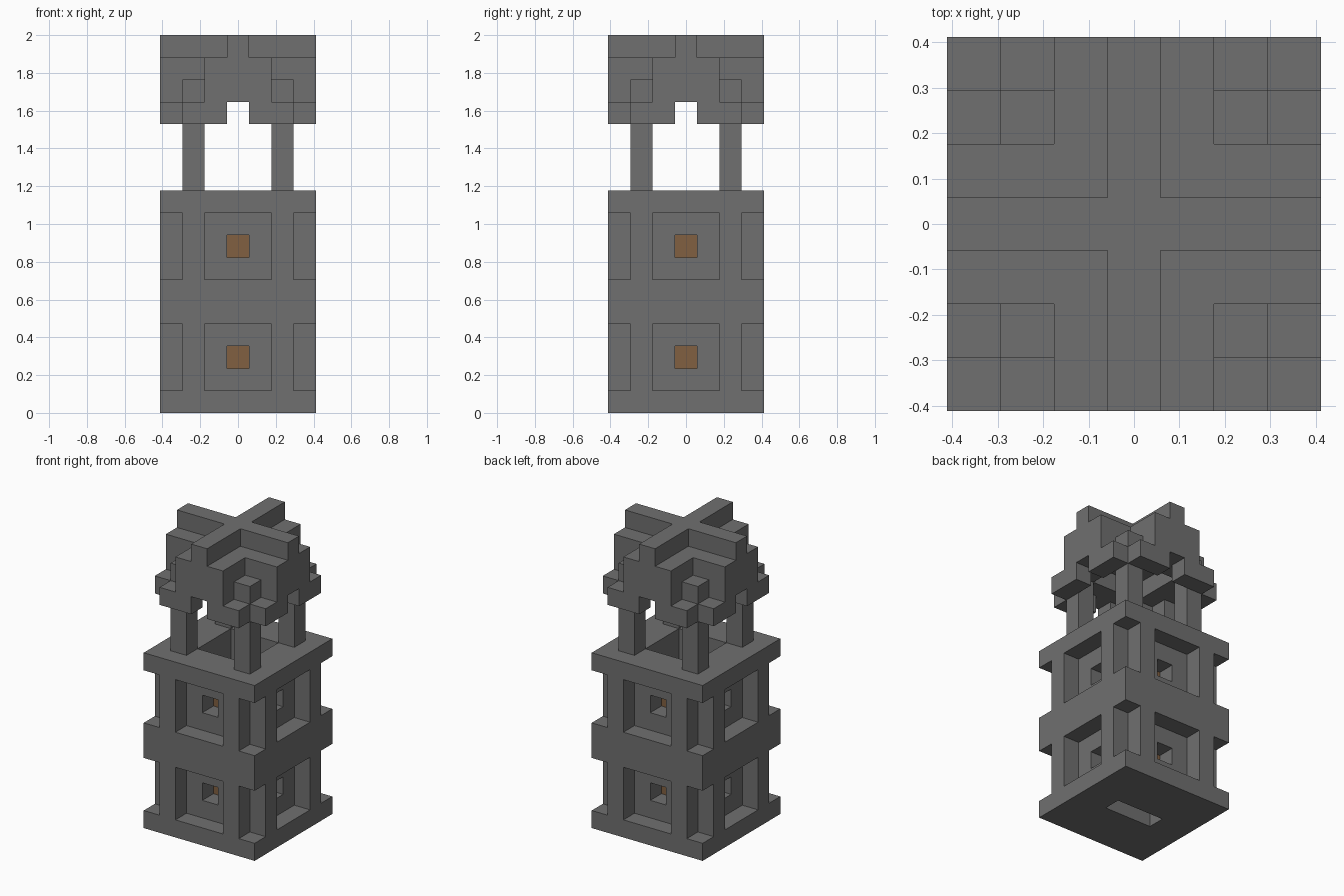
import bpy, bmesh, math
from itertools import product
from mathutils import Vector

cube = bpy.data.objects.get("Cube")
if cube:
    bpy.data.objects.remove(cube)

U = 2 / 17      # edge length of one block
N = 7           # blocks per side


def material(name, rgb):
    m = bpy.data.materials.new(name)
    m.use_nodes = True
    m.diffuse_color = (*rgb, 1)
    m.node_tree.nodes["Principled BSDF"].inputs["Base Color"].default_value = (*rgb, 1)
    return m


stone = material("grey stone", (0.16, 0.16, 0.16))
wood = material("brown wood", (0.22, 0.117, 0.052))


def box(x, y, z):
    """Blocks in inclusive ranges."""
    return set(product(*(range(a, b + 1) for a, b in (x, y, z))))


def around(cells):
    """Repeat blocks on all four sides, mirrored both ways."""
    e = N - 1
    out = set()
    for x, y, z in cells:
        for a, b in ((x, y), (y, x)):
            out |= {(a, b, z), (e - a, b, z), (a, e - b, z), (e - a, e - b, z)}
    return out


def build(name, cells, mat):
    """Skin a set of blocks with only its exposed faces."""
    bm = bmesh.new()
    for c in cells:
        centre = Vector(c) + Vector((0.5, 0.5, 0.5))
        for axis, sign in product(range(3), (-1, 1)):
            n = Vector((0, 0, 0))
            n[axis] = sign
            if tuple(int(round(v)) for v in Vector(c) + n) in cells:
                continue
            u = Vector((0, 0, 0))
            u[(axis + 1) % 3] = 1
            v = n.cross(u)
            quad = [centre + (n + u * i + v * j) / 2
                    for i, j in ((-1, -1), (1, -1), (1, 1), (-1, 1))]
            bm.faces.new([bm.verts.new((p - Vector((N / 2, N / 2, 0))) * U) for p in quad])
    bmesh.ops.remove_doubles(bm, verts=bm.verts, dist=U / 100)
    bmesh.ops.dissolve_limit(bm, angle_limit=math.radians(1), verts=bm.verts, edges=bm.edges)
    me = bpy.data.meshes.new(name)
    bm.to_mesh(me)
    bm.free()
    me.materials.append(mat)
    ob = bpy.data.objects.new(name, me)
    bpy.context.collection.objects.link(ob)


# Tower body: two storeys of windows between full-width bands, hollow inside
full, core = (0, 6), (2, 4)
body = box(full, full, (0, 9)) - box(core, core, (1, 9))
body -= box(core, (3, 3), (0, 0))                       # slot in the base
for z in (1, 6):
    storey = (z, z + 2)
    body -= around(box((0, 0), (0, 0), storey))         # corner notches
    body -= around(box(core, (0, 0), storey))           # window recesses
    body -= around(box((3, 3), (1, 1), (z + 1, z + 1)))  # window openings
build("tower_body", body, stone)

# Wooden blocks behind the windows
for name, z in (("lower_window_wood", 2), ("upper_window_wood", 7)):
    build(name, around(box((3, 3), (2, 3), (z, z))), wood)

# Four roof posts
build("roof_posts", around(box((1, 1), (1, 1), (10, 12))), stone)

# Roof: arched rim, corner knobs, thick cross and thin ridge cross
roof = around(box((1, 2), (0, 0), (13, 13)))
roof |= around(box((1, 1), (1, 1), (13, 14)))
roof |= around(box(core, (0, 1), (14, 14)))
roof |= around(box(core, (0, 3), (15, 15)))
roof |= around(box((3, 3), (0, 3), (16, 16)))
build("roof", roof, stone)
